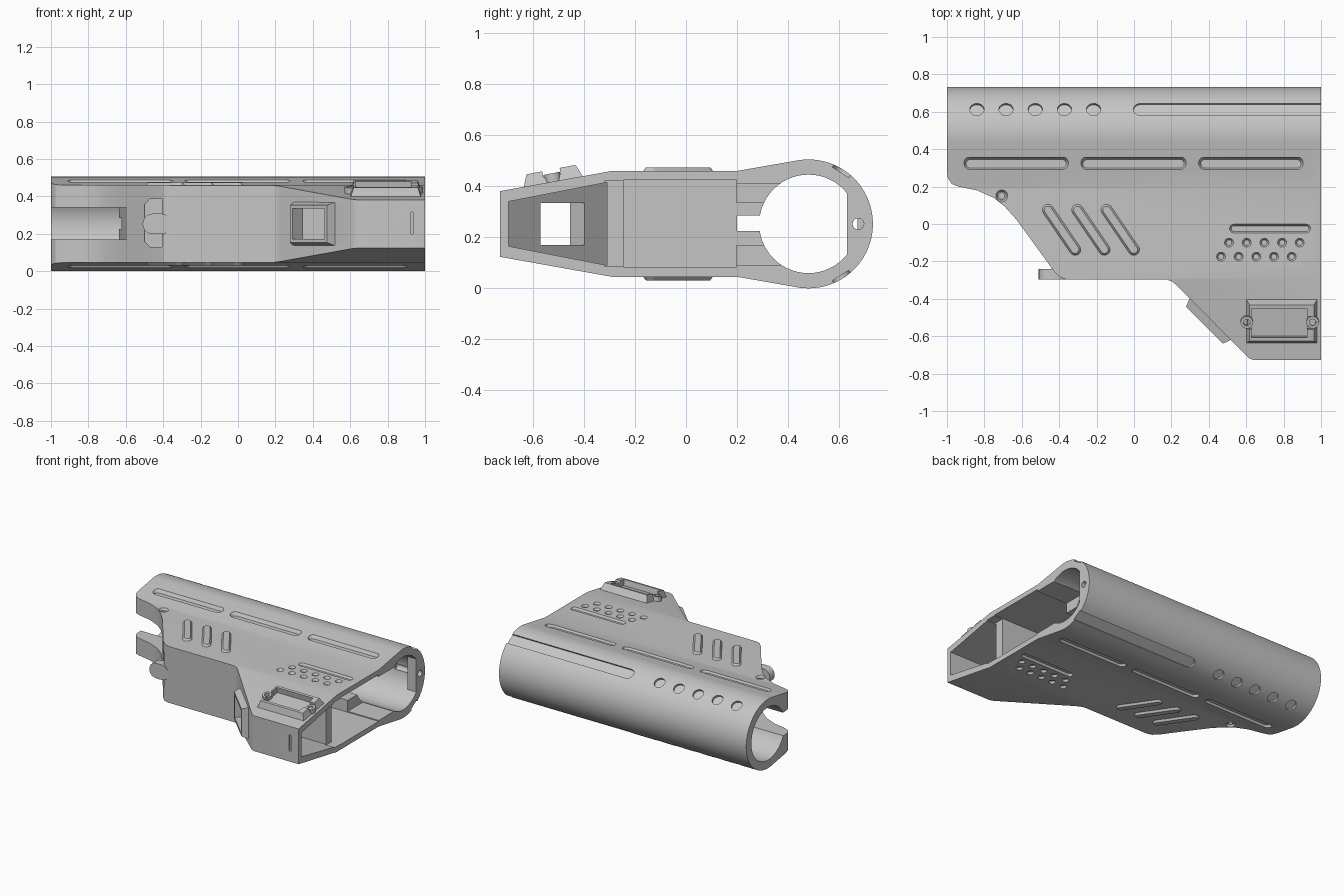
import bpy, bmesh, math
from mathutils import Matrix

if "Cube" in bpy.data.objects:
    bpy.data.objects.remove(bpy.data.objects["Cube"])

grey = bpy.data.materials.new("matte grey")
grey.use_nodes = True
GREY = (0.56, 0.56, 0.56, 1)
grey.diffuse_color = GREY
grey.node_tree.nodes["Principled BSDF"].inputs["Base Color"].default_value = GREY

MID = 0.2525            # half height, mirror plane of the body
TUBE_Y = 0.48           # tube axis


def prism(name, pts, axis, lo, hi, matrix=None, far=None):
    """Extrude a 2D outline along an axis; far gives a different end outline."""
    place = {"x": lambda a, b, t: (t, a, b),
             "y": lambda a, b, t: (a, t, b),
             "z": lambda a, b, t: (a, b, t)}[axis]
    bm = bmesh.new()
    low = [bm.verts.new(place(a, b, lo)) for a, b in pts]
    high = [bm.verts.new(place(a, b, hi)) for a, b in far or pts]
    bm.faces.new(low)
    bm.faces.new(high)
    for i in range(len(pts)):
        j = (i + 1) % len(pts)
        bm.faces.new((low[i], low[j], high[j], high[i]))
    if matrix:
        bm.transform(matrix)
    bmesh.ops.recalc_face_normals(bm, faces=bm.faces)
    mesh = bpy.data.meshes.new(name)
    bm.to_mesh(mesh)
    bm.free()
    mesh.materials.append(grey)
    obj = bpy.data.objects.new(name, mesh)
    bpy.context.collection.objects.link(obj)
    return obj


def arc(cx, cy, r, start, end, n):
    angles = [math.radians(start + (end - start) * i / n) for i in range(n + 1)]
    return [(cx + r * math.cos(t), cy + r * math.sin(t)) for t in angles]


def circle(cx, cy, r, n=24):
    return arc(cx, cy, r, 0, 360, n)[:-1]


def rect(a0, a1, b0, b1):
    return [(a0, b0), (a1, b0), (a1, b1), (a0, b1)]


def stadium(p, q, r, n=10):
    d = math.degrees(math.atan2(q[1] - p[1], q[0] - p[0]))
    return arc(*q, r, d - 90, d + 90, n) + arc(*p, r, d + 90, d + 270, n)


def boolean(obj, tool, operation="DIFFERENCE"):
    mod = obj.modifiers.new("cut", "BOOLEAN")
    mod.operation, mod.solver, mod.object = operation, "EXACT", tool
    bpy.context.view_layer.objects.active = obj
    bpy.ops.object.modifier_apply(modifier=mod.name)
    bpy.data.objects.remove(tool)


def cut(obj, *args, **kw):
    boolean(obj, prism("cutter", *args, **kw))


def recess_both(obj, p, q, r, floor):
    """Cut a slot with sloping sides into the upper and lower faces."""
    narrow, wide = stadium(p, q, r - 0.01), stadium(p, q, r + 0.005)
    cut(obj, narrow, "z", floor, floor + 0.025, far=wide)
    cut(obj, wide, "z", 2 * MID - floor - 0.025, 2 * MID - floor, far=narrow)


def smooth(obj):
    bpy.ops.object.select_all(action="DESELECT")
    obj.select_set(True)
    bpy.context.view_layer.objects.active = obj
    bpy.ops.object.shade_smooth_by_angle(angle=math.radians(25))


# Shell: cross-section swept along x, trimmed by the side outline
section = [(-0.75, 0.127), (-0.75, 0.377), (-0.29, 0.46), (0.2, 0.46)]
section += arc(TUBE_Y, MID, MID, 98, -98, 56)
section += [(0.2, 0.045), (-0.29, 0.045)]
outline = [(-1, 0.8), (1, 0.8), (1, -0.728), (0.64, -0.728), (0.615, -0.718),
           (0.23, -0.33), (0.205, -0.308), (0.175, -0.297), (-0.36, -0.297),
           (-0.395, -0.285), (-0.43, -0.25), (-0.575, -0.05), (-0.63, 0.025),
           (-0.69, 0.092), (-0.75, 0.14), (-0.84, 0.18), (-0.94, 0.2), (-0.975, 0.215),
           (-0.995, 0.245), (-1, 0.28)]
shell = prism("stock_shell", section, "x", -1.02, 1.02)
boolean(shell, prism("trim", outline, "z", -0.1, 0.7), "INTERSECT")

# Tube bore, with a flat key and pin hole at the open end
bore = circle(TUBE_Y, MID, 0.193, 56)
cut(shell, bore, "x", -1.1, 0.93)
cut(shell, [(a, b) for a, b in bore if a < 0.64], "x", 0.92, 1.1)
cut(shell, circle(0.675, MID, 0.022), "x", 0.8, 1.1)

# Main compartment, throat to the tube, and jaw slot at the closed end
cut(shell, rect(-0.245, 0.197, 0.083, 0.424), "x", -0.33, 1.1)
cut(shell, rect(0.19, 0.35, 0.17, 0.335), "x", -0.33, 1.1)
cut(shell, rect(0.19, 0.37, 0.09, 0.41), "x", 0.75, 1.1)
cut(shell, [(-1.1, -0.2), (-0.57, -0.2), (-0.6, 0.02), (-0.65, 0.4), (-1.1, 0.4)],
    "z", 0.17, 0.34)
cut(shell, rect(-0.7, -0.3, 0.225, 0.285), "y", 0.2, 0.35)

# Lower compartment behind the sloped wall
lower = prism("cutter", [(-0.695, 0.165), (-0.695, 0.34), (-0.31, 0.415), (-0.31, 0.09)],
              "x", 0.1, 1.1)
boolean(lower, prism("trim", [(0.25, -0.3), (1.2, -0.3), (1.2, -0.8), (0.745, -0.8)],
                     "z", 0, 0.6), "INTERSECT")
boolean(shell, lower)
cut(shell, rect(-0.32, -0.24, 0.085, 0.42), "x", 0.93, 1.1)

# Decorative recesses on both broad faces
for x0, x1 in ((-0.91, -0.35), (-0.285, 0.28), (0.345, 0.905)):
    recess_both(shell, (x0 + 0.035, 0.322), (x1 - 0.035, 0.322), 0.033, 0.462)
recess_both(shell, (0.535, -0.025), (0.92, -0.025), 0.025, 0.445)
for x0, y in ((0.508, -0.1), (0.465, -0.175)):
    for i in range(5):
        x = x0 + 0.0945 * i
        recess_both(shell, (x, y), (x, y), 0.025, 0.445)

# Round dimples and long groove along the tube, above and below
for tilt in (-32, -148):
    turn = Matrix.Translation((0, TUBE_Y, MID)) @ Matrix.Rotation(math.radians(tilt), 4, "X")
    for i in range(5):
        cut(shell, circle(-0.84 + 0.156 * i, 0, 0.038), "z", 0.236, 0.3, matrix=turn)
    cut(shell, stadium((0.035, 0), (1.1, 0), 0.038), "z", 0.238, 0.3, matrix=turn)

# Screw seat, lever recess and strap slit
recess_both(shell, (-0.707, 0.15), (-0.707, 0.15), 0.033, 0.445)
for lo, hi in ((0.41, 0.5), (0.0, 0.095)):
    cut(shell, circle(-0.707, 0.15, 0.016), "z", lo, hi)
cut(shell, [(-0.5, 0.16), (-0.47, 0.13), (-0.405, 0.13), (-0.405, 0.385), (-0.47, 0.385),
            (-0.5, 0.355)], "y", -0.4, -0.13)
cut(shell, stadium((0.93, 0.205), (0.93, 0.31), 0.008), "y", -0.8, -0.715)

# Framed window in the sloped wall
slope = (Matrix.Translation((0.405, -0.512, MID)) @ Matrix.Rotation(math.radians(-45), 4, "Z")
         @ Matrix.Rotation(math.radians(90), 4, "X"))
window = prism("window_frame", rect(-0.158, 0.158, -0.118, 0.118), "z", -0.01, 0.04,
               matrix=slope, far=rect(-0.14, 0.14, -0.1, 0.1))
hole = rect(-0.122, 0.122, -0.082, 0.082)
cut(window, hole, "z", -0.1, 0.1, matrix=slope)
cut(shell, hole, "z", -0.08, 0.1, matrix=slope)
smooth(shell)

# Raised slanted grip bars on both faces
for i in range(3):
    ends = (-0.46 + 0.157 * i, 0.075), (-0.315 + 0.157 * i, -0.137)
    foot, crest = stadium(*ends, 0.034), stadium(*ends, 0.02)
    smooth(prism(f"upper_grip_bar_{i + 1}", foot, "z", 0.455, 0.474, far=crest))
    smooth(prism(f"lower_grip_bar_{i + 1}", crest, "z", 0.031, 0.05, far=foot))

# Release lever tongue
lever = prism("release_lever", stadium((-0.455, MID), (-0.41, MID), 0.055), "y", -0.297, -0.12)
cut(lever, rect(-0.6, -0.3, 0.1, 0.4), "y", -0.24, -0.1,
    matrix=Matrix.Translation((-0.14, 0, 0)))
smooth(lever)

# Accessory mount on the tapered upper face
seat = Matrix.Translation((0.79, -0.52, 0.416)) @ Matrix.Rotation(math.radians(10.9), 4, "X")
mount = prism("mount_frame", rect(-0.192, 0.192, -0.122, 0.122), "z", -0.01, 0.05,
              matrix=seat, far=rect(-0.172, 0.172, -0.098, 0.098))
cut(mount, rect(-0.162, 0.135, -0.08, 0.08), "z", 0.008, 0.1, matrix=seat)
cut(mount, rect(-0.3, 0.3, -0.035, 0.035), "z", 0.025, 0.1, matrix=seat)
for name, x in (("right", -0.187), ("left", 0.165)):
    lug = prism(f"{name}_mount_lug", circle(x, 0, 0.033), "z", -0.01, 0.035, matrix=seat)
    cut(lug, circle(x, 0, 0.018), "z", 0.01, 0.1, matrix=seat)
    smooth(lug)
